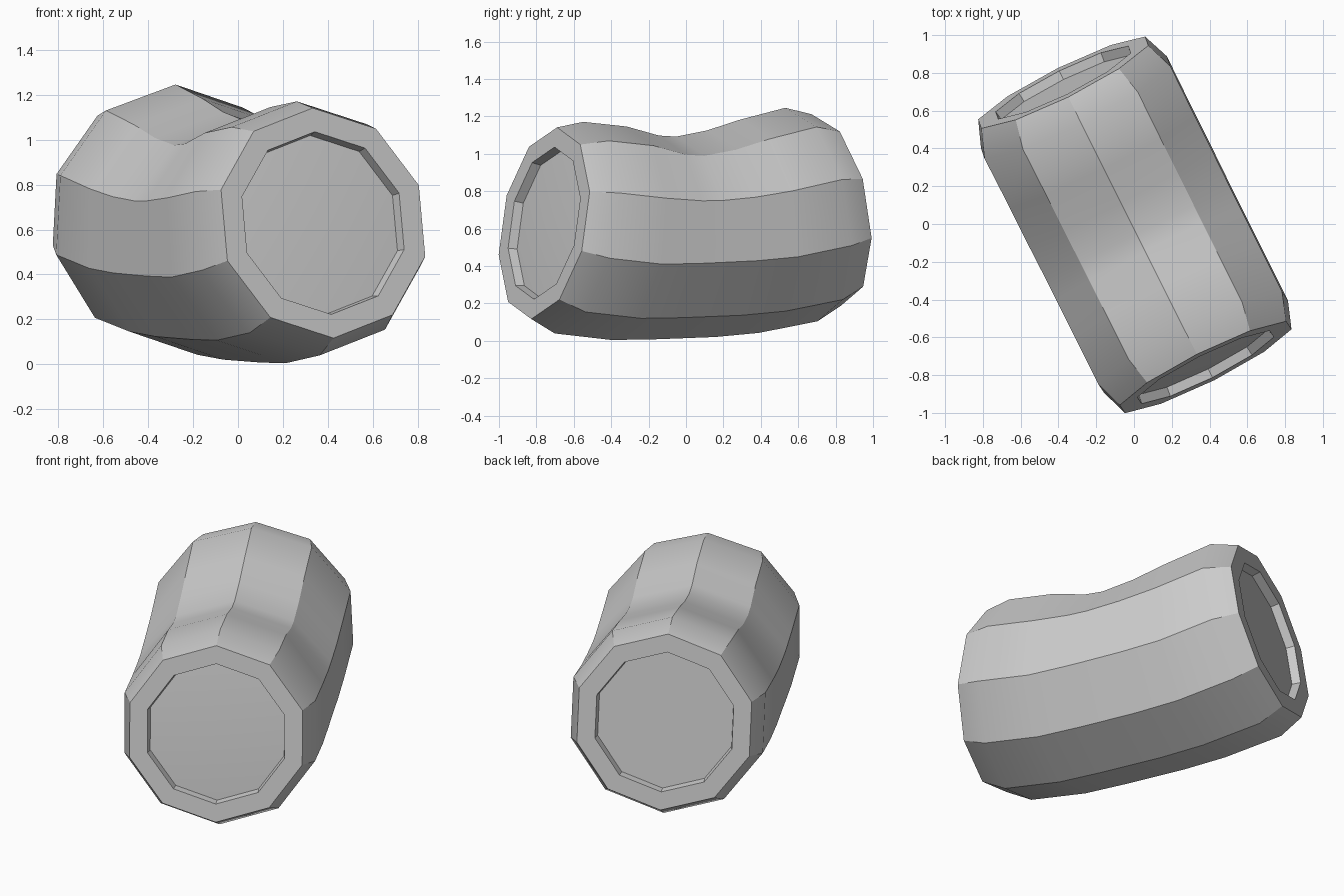
import bpy, bmesh, math
from mathutils import Vector

cube = bpy.data.objects.get("Cube")
if cube:
    bpy.data.objects.remove(cube, do_unlink=True)

SIDES = 10
AXIS = Vector((-0.447, 0.894, 0))   # long axis of the can, front to back
SIDE = Vector((0.894, 0.447, 0))
UP = Vector((0, 0, 1))
ROLL = -0.02
TILT = math.radians(9)

metal = bpy.data.materials.new("light_grey")
metal.use_nodes = True
colour = (0.6, 0.6, 0.6, 1)
metal.diffuse_color = colour
metal.node_tree.nodes["Principled BSDF"].inputs["Base Color"].default_value = colour

bm = bmesh.new()


def ring(centre, radius, tilt, dent=0.0):
    """Ten-sided ring, leaning along the axis and pressed down on its top."""
    up = UP * math.cos(tilt) - AXIS * math.sin(tilt)
    verts = []
    for i in range(SIDES):
        a = math.tau * i / SIDES + ROLL
        c = math.cos(a)
        weight = 1 if c > 0.6 else 0.35 if c > 0.1 else 0
        p = centre + SIDE * math.sin(a) * radius + up * c * radius
        verts.append(bm.verts.new(p - UP * dent * weight))
    return verts


def bridge(a, b):
    for i in range(SIDES):
        j = (i + 1) % SIDES
        bm.faces.new((a[i], a[j], b[j], b[i]))


# Bent body: position along axis, centre height, radius, dent depth
body = [(-0.70, 0.605, 0.573, 0), (-0.40, 0.575, 0.573, 0),
        (-0.18, 0.58, 0.573, 0.055), (-0.06, 0.585, 0.573, 0.066),
        (0.15, 0.595, 0.575, 0.045), (0.38, 0.615, 0.575, 0.005),
        (0.69, 0.675, 0.578, 0)]
rings = [ring(AXIS * s + UP * z, r, TILT * s / 0.69, d) for s, z, r, d in body]
for a, b in zip(rings, rings[1:]):
    bridge(a, b)


# End caps: sloped shoulder, flat rim, recess wall and lid
def cap(edge, station, sign, dome):
    s, z = station[:2]
    tilt = TILT * s / 0.69
    out = sign * AXIS * math.cos(tilt) + UP * abs(math.sin(tilt))
    base = AXIS * s + UP * z
    last = edge
    for height, radius in ((0.15, 0.519), (0.15, 0.412), (0.10, 0.403)):
        nxt = ring(base + out * height, radius, tilt)
        bridge(last, nxt)
        last = nxt
    centre = bm.verts.new(base + out * (0.10 + dome))
    for i in range(SIDES):
        bm.faces.new((last[i], last[(i + 1) % SIDES], centre))


cap(rings[0], body[0], -1, 0.02)
cap(rings[-1], body[-1], 1, 0)

bmesh.ops.recalc_face_normals(bm, faces=bm.faces)
mesh = bpy.data.meshes.new("dented_can")
bm.to_mesh(mesh)
bm.free()
mesh.materials.append(metal)
can = bpy.data.objects.new("dented_can", mesh)
bpy.context.collection.objects.link(can)

# Smooth along the body, sharp between the ten sides
bpy.context.view_layer.objects.active = can
can.select_set(True)
bpy.ops.object.shade_smooth_by_angle(angle=math.radians(30))
